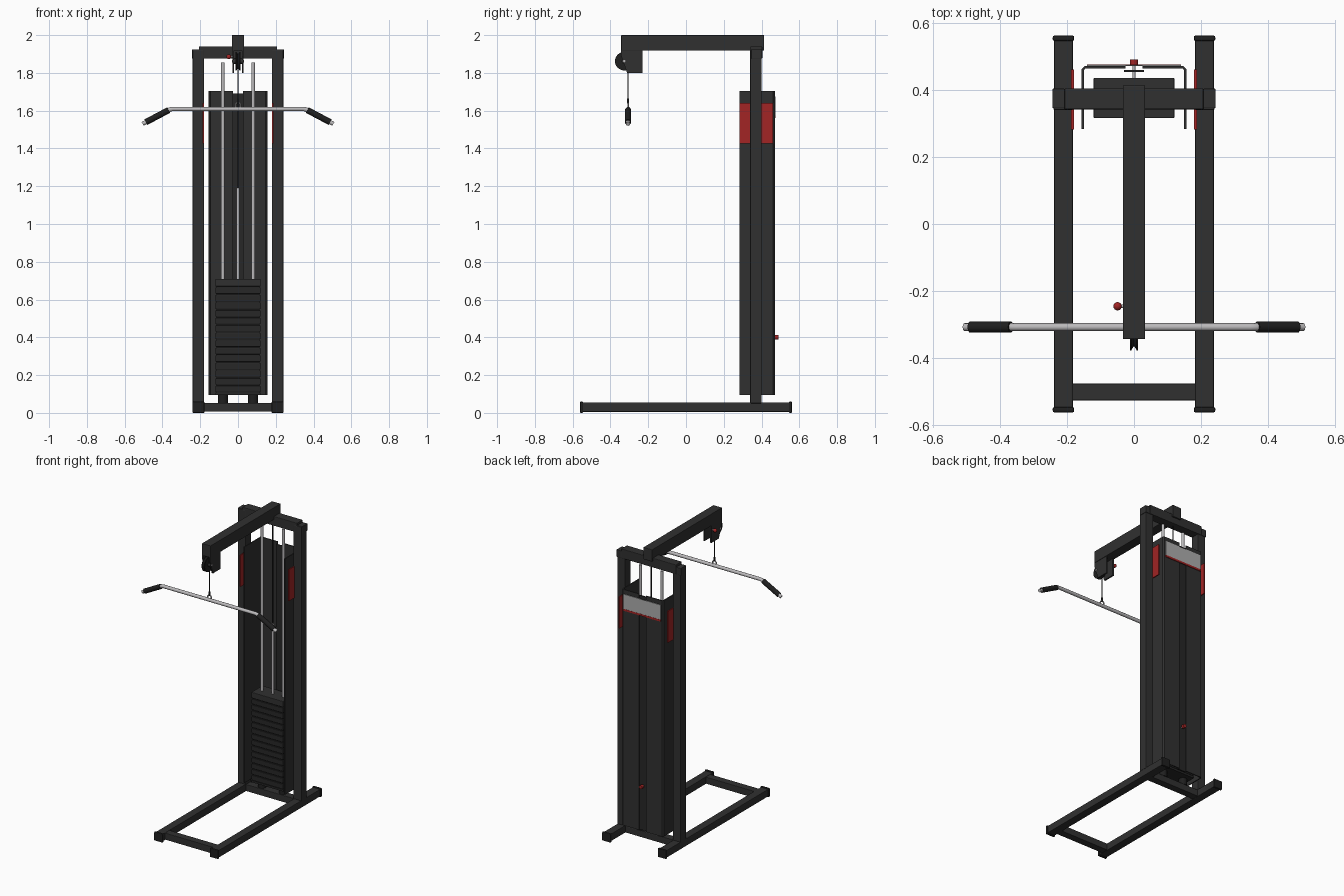
import bpy, bmesh, math
from mathutils import Vector

if "Cube" in bpy.data.objects:
    bpy.data.objects.remove(bpy.data.objects["Cube"])


def material(name, r, g, b):
    m = bpy.data.materials.new(name)
    m.use_nodes = True
    m.diffuse_color = (r, g, b, 1)
    m.node_tree.nodes["Principled BSDF"].inputs["Base Color"].default_value = (r, g, b, 1)
    return m


FRAME = material("charcoal frame", 0.03, 0.03, 0.03)
BLACK = material("black rubber", 0.014, 0.014, 0.014)
STACK = material("dark iron", 0.02, 0.02, 0.02)
STEEL = material("brushed steel", 0.5, 0.49, 0.5)
LABEL = material("pale grey plate", 0.42, 0.42, 0.42)
RED = material("red", 0.36, 0.018, 0.018)


def finish(name, bm, mat, smooth=False):
    me = bpy.data.meshes.new(name)
    bmesh.ops.recalc_face_normals(bm, faces=bm.faces)
    bm.to_mesh(me)
    bm.free()
    ob = bpy.data.objects.new(name, me)
    bpy.context.collection.objects.link(ob)
    me.materials.append(mat)
    if smooth:
        bpy.ops.object.select_all(action="DESELECT")
        ob.select_set(True)
        bpy.context.view_layer.objects.active = ob
        bpy.ops.object.shade_smooth_by_angle(angle=math.radians(40))
    return ob


def box(name, x, y, z, mat, bevel=0.0):
    """Box from (min, max) pairs."""
    bm = bmesh.new()
    bmesh.ops.create_cube(bm, size=1)
    for v in bm.verts:
        v.co = Vector(p[0] if c < 0 else p[1] for c, p in zip(v.co, (x, y, z)))
    if bevel:
        bmesh.ops.bevel(bm, geom=bm.edges[:], offset=bevel, segments=2, affect="EDGES", profile=0.5)
    return finish(name, bm, mat)


def rod(name, a, b, r, mat, sides=20):
    """Cylinder between two points."""
    a, b = Vector(a), Vector(b)
    bm = bmesh.new()
    bmesh.ops.create_cone(bm, cap_ends=True, segments=sides, radius1=r, radius2=r, depth=(b - a).length)
    rot = Vector((0, 0, 1)).rotation_difference(b - a).to_matrix()
    for v in bm.verts:
        v.co = rot @ v.co + (a + b) / 2
    return finish(name, bm, mat, True)


def ball(name, c, r, mat):
    bm = bmesh.new()
    bmesh.ops.create_uvsphere(bm, u_segments=16, v_segments=10, radius=r)
    bmesh.ops.translate(bm, verts=bm.verts, vec=c)
    return finish(name, bm, mat, True)


def prism(name, points, axis, lo, hi, mat):
    """Extrude an outline: axis x takes (y, z) points, axis z takes (x, y)."""
    bm = bmesh.new()
    place = (lambda p, d: (d, *p)) if axis == "x" else (lambda p, d: (*p, d))
    face = bm.faces.new([bm.verts.new(place(p, lo)) for p in points])
    out = bmesh.ops.extrude_face_region(bm, geom=[face])
    for v in out["geom"]:
        if isinstance(v, bmesh.types.BMVert):
            v.co["xyz".index(axis)] = hi
    return finish(name, bm, mat)


def span(s, a, b):
    return tuple(sorted((s * a, s * b)))


# Paired parts on each side
for s, side in ((1, "left"), (-1, "right")):
    # Floor rail with end caps, and upright
    box(side + "_floor_rail", span(s, 0.182, 0.238), (-0.55, 0.55), (0.005, 0.055), FRAME, 0.004)
    for e, end in ((-1, "front"), (1, "back")):
        box(f"{side}_{end}_rail_cap", span(s, 0.178, 0.242), span(e, 0.545, 0.561), (0, 0.06), BLACK, 0.005)
    box(side + "_upright", span(s, 0.18, 0.24), (0.34, 0.40), (0.05, 1.922), FRAME, 0.004)
    box(side + "_upright_cap", span(s, 0.206, 0.243), (0.345, 0.403), (1.875, 1.925), FRAME, 0.003)

    # Half shroud: a folded sheet wrapping the stack
    outline = [(0.026, 0.470), (0.147, 0.470), (0.156, 0.461), (0.156, 0.283),
               (0.149, 0.283), (0.149, 0.458), (0.145, 0.463), (0.026, 0.463)]
    prism(side + "_shroud", [(s * px, py) for px, py in outline], "z", 0.095, 1.705, FRAME)

    # Red accent panel beside the upright
    box(side + "_accent_panel", span(s, 0.179, 0.187), (0.282, 0.46), (1.425, 1.64), RED)

    # Guide rod and its rubber foot
    rod(side + "_guide_rod", (s * 0.08, 0.375, 0.06), (s * 0.08, 0.375, 1.855), 0.0095, STEEL)
    rod(side + "_stack_foot", (s * 0.08, 0.375, 0.05), (s * 0.08, 0.375, 0.105), 0.026, BLACK)

    # Pulley cheek plate
    cheek = [(-0.23, 1.80), (-0.23, 1.925), (-0.343, 1.925), (-0.343, 1.89), (-0.312, 1.80)]
    prism(side + "_pulley_cheek", cheek, "x", s * 0.020, s * 0.030, FRAME)

    # Hand grip over the angled bar end
    rod(side + "_grip", (s * 0.367, -0.307, 1.603), (s * 0.488, -0.307, 1.539), 0.0165, BLACK)

# Cross members and overhead boom
box("front_crossbar", (-0.185, 0.185), (-0.525, -0.475), (0.007, 0.053), FRAME, 0.003)
box("back_crossbar", (-0.185, 0.185), (0.345, 0.395), (0.007, 0.053), FRAME, 0.003)
box("top_crossbar", (-0.207, 0.207), (0.341, 0.404), (1.875, 1.94), FRAME, 0.004)
box("boom", (-0.033, 0.033), (-0.343, 0.413), (1.918, 2.0), FRAME, 0.003)

# Shroud centre strip, plate and red trim on the back
box("shroud_centre_strip", (-0.03, 0.03), (0.453, 0.459), (0.095, 1.692), STACK)
box("back_plate", (-0.14, 0.14), (0.470, 0.474), (1.575, 1.675), LABEL)
box("back_plate_trim", (-0.14, 0.14), (0.470, 0.475), (1.562, 1.575), RED)

# Weight stack
box("stack_base", (-0.12, 0.12), (0.317, 0.433), (0.095, 0.108), STACK)
box("stack_core", (-0.113, 0.113), (0.323, 0.427), (0.1, 0.70), BLACK)
for i in range(14):
    z = 0.11 + i * 0.04
    box(f"weight_plate_{i + 1}", (-0.119, 0.119), (0.316, 0.434), (z, z + 0.034), STACK, 0.003)
box("top_weight_plate", (-0.12, 0.12), (0.315, 0.435), (0.67, 0.71), FRAME, 0.003)

# Selector stem, lifting cable and selector pin
rod("selector_stem", (0, 0.375, 0.70), (0, 0.375, 1.19), 0.009, STEEL)
rod("lift_cable", (0, 0.375, 1.18), (0, 0.375, 1.93), 0.004, BLACK, 10)
rod("selector_pin", (0, 0.40, 0.40), (0, 0.473, 0.40), 0.005, STEEL, 12)
rod("selector_knob", (0, 0.470, 0.40), (0, 0.490, 0.40), 0.0125, RED)

# Front pulley: a grooved wheel spun around the x axis
bm = bmesh.new()
groove = [(-0.012, 0.0), (-0.012, 0.049), (-0.008, 0.049), (0, 0.036), (0.008, 0.049), (0.012, 0.049), (0.012, 0.0)]
verts = [bm.verts.new((x, -0.327, 1.862 + r)) for x, r in groove]
edges = [bm.edges.new(pair) for pair in zip(verts, verts[1:])]
bmesh.ops.spin(bm, geom=verts + edges, cent=(0, -0.327, 1.862), axis=(1, 0, 0), angle=math.tau, steps=32)
bmesh.ops.remove_doubles(bm, verts=bm.verts, dist=0.0002)
finish("front_pulley", bm, BLACK, True)
rod("pulley_hub", (-0.029, -0.327, 1.862), (0.029, -0.327, 1.862), 0.014, FRAME)
rod("pulley_axle", (-0.032, -0.327, 1.862), (0.032, -0.327, 1.862), 0.006, STEEL)

# Red locking knob beside the bracket
rod("lock_stem", (-0.025, -0.245, 1.885), (-0.045, -0.245, 1.885), 0.005, STEEL, 12)
ball("lock_knob", (-0.049, -0.245, 1.885), 0.0125, RED)

# Hanging cable with collar and ring
rod("pull_cable", (0, -0.307, 1.645), (0, -0.307, 1.90), 0.0035, BLACK, 10)
rod("cable_collar", (0, -0.307, 1.638), (0, -0.307, 1.665), 0.006, BLACK, 12)
bpy.ops.mesh.primitive_torus_add(major_radius=0.014, minor_radius=0.004, major_segments=20, minor_segments=8,
                                 location=(0, -0.307, 1.628), rotation=(math.pi / 2, 0, 0))
ring = bpy.context.object
ring.name = "bar_ring"
ring.data.materials.append(STEEL)
bpy.ops.object.shade_smooth_by_angle()

# Pull bar: a tube along a bent path
curve = bpy.data.curves.new("pull_bar", "CURVE")
curve.dimensions = "3D"
curve.bevel_depth = 0.0115
curve.bevel_resolution = 4
curve.use_fill_caps = True
half = [(0.505, 1.530), (0.368, 1.6025), (0.358, 1.607), (0.345, 1.609)]
path = [(-x, z) for x, z in half] + half[::-1]
line = curve.splines.new("POLY")
line.points.add(len(path) - 1)
for point, (x, z) in zip(line.points, path):
    point.co = (x, -0.307, z, 1)
bar = bpy.data.objects.new("pull_bar", curve)
bpy.context.collection.objects.link(bar)
curve.materials.append(STEEL)
